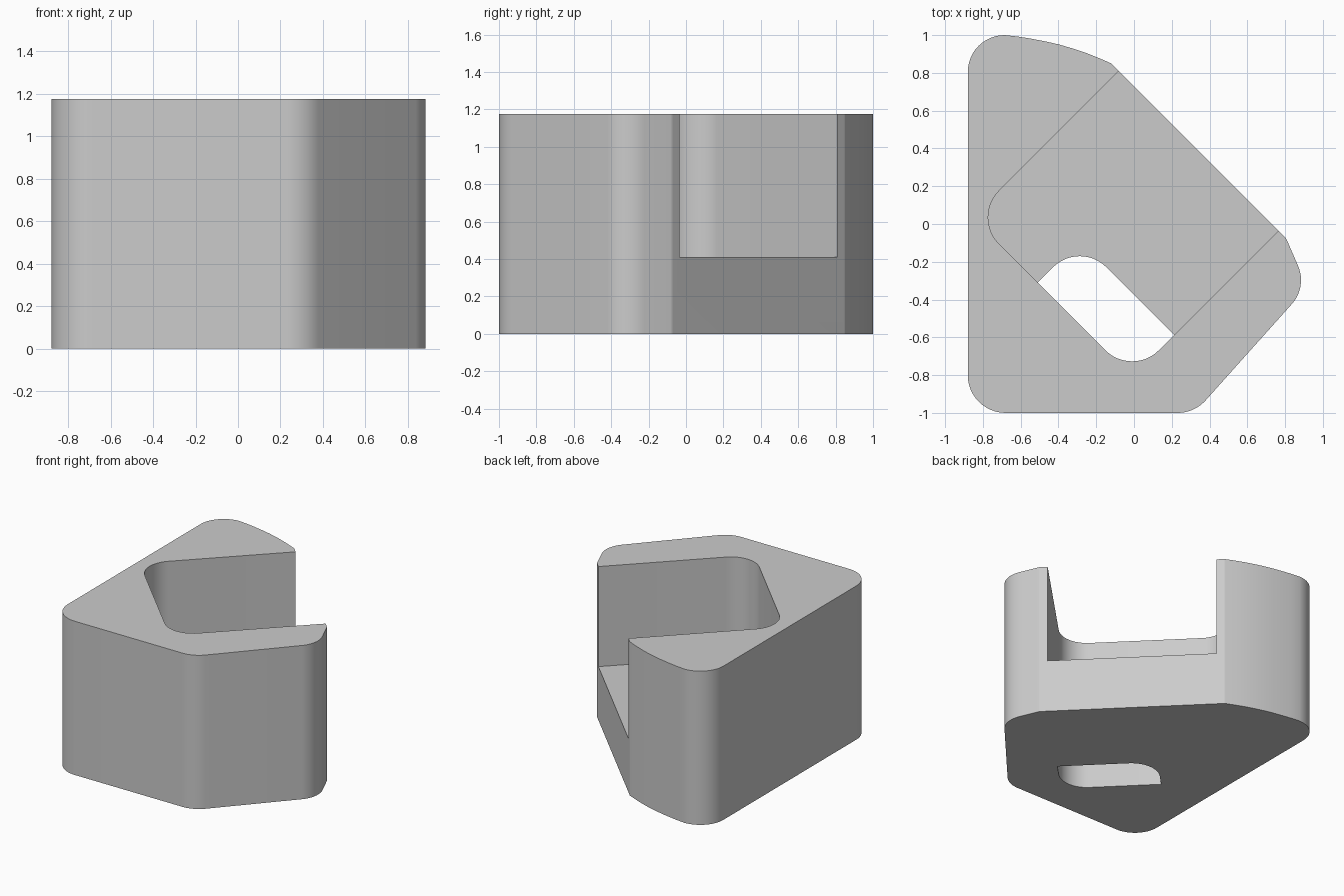
import bpy, bmesh, math
from mathutils import Vector

cube = bpy.data.objects.get("Cube")
if cube:
    bpy.data.objects.remove(cube, do_unlink=True)

HEIGHT, FLOOR = 1.175, 0.41
R = 0.2

grey = bpy.data.materials.new("plain grey")
grey.use_nodes = True
colour = (0.6, 0.6, 0.6, 1)
grey.diffuse_color = colour
grey.node_tree.nodes["Principled BSDF"].inputs["Base Color"].default_value = colour


def rounded(corners, steps=12):
    """Replace each (x, y, radius) corner with a tangent arc."""
    pts = []
    for i, (x, y, r) in enumerate(corners):
        p = Vector((x, y))
        if not r:
            pts.append(p)
            continue
        a = (Vector(corners[i - 1][:2]) - p).normalized()
        b = (Vector(corners[(i + 1) % len(corners)][:2]) - p).normalized()
        half = a.angle(b) / 2
        centre = p + (a + b).normalized() * r / math.sin(half)
        start = p + a * r / math.tan(half) - centre
        end = p + b * r / math.tan(half) - centre
        turn = start.angle(end)
        for k in range(steps + 1):
            t = k / steps
            pts.append(centre + (start * math.sin((1 - t) * turn)
                                 + end * math.sin(t * turn)) / math.sin(turn))
    return pts


def prism(name, corners, z0, z1):
    bm = bmesh.new()
    base = bm.faces.new([bm.verts.new((p.x, p.y, z0)) for p in rounded(corners)])
    top = bmesh.ops.extrude_face_region(bm, geom=[base], use_keep_orig=True)["geom"]
    verts = [v for v in top if isinstance(v, bmesh.types.BMVert)]
    bmesh.ops.translate(bm, verts=verts, vec=(0, 0, z1 - z0))
    bmesh.ops.recalc_face_normals(bm, faces=bm.faces)
    mesh = bpy.data.meshes.new(name)
    bm.to_mesh(mesh)
    bm.free()
    mesh.materials.append(grey)
    ob = bpy.data.objects.new(name, mesh)
    bpy.context.collection.objects.link(ob)
    return ob


# Outer block, with a gently bowed back edge
bow = [(-0.685, 1.0), (-0.62, 0.993), (-0.55, 0.982), (-0.47, 0.967),
       (-0.4, 0.951), (-0.32, 0.928), (-0.25, 0.904), (-0.18, 0.876)]
block = prism("holder_block", [
    (-0.88, -1, R), (0.32, -1, R), (0.917, -0.333, 0.19), (0.805, -0.075, 0.05),
    (-0.12, 0.85, 0.03), *[(x, y, 0) for x, y in reversed(bow)],
    (-0.88, 1.0, 0.195)], 0, HEIGHT)

# Open-sided pocket above the floor
pocket = prism("pocket_cutter", [
    (0.055, 0.945, 0), (-0.855, 0.035, R), (-0.01, -0.81, R), (0.9, 0.1, 0)],
    FLOOR, HEIGHT + 0.3)

# Slot through the floor
slot = prism("slot_cutter", [
    (-0.51, -0.31, 0), (-0.2875, -0.0875, R), (0.2125, -0.5875, 0),
    (-0.01, -0.81, R)], -0.3, FLOOR + 0.2)

bpy.context.view_layer.objects.active = block
for cutter in (pocket, slot):
    cutter.hide_render = True
    mod = block.modifiers.new(cutter.name, "BOOLEAN")
    mod.operation, mod.solver, mod.object = "DIFFERENCE", "EXACT", cutter
    bpy.ops.object.modifier_apply(modifier=mod.name)
    bpy.data.objects.remove(cutter, do_unlink=True)

# Smooth fillets, sharp rims
bpy.ops.object.select_all(action="DESELECT")
block.select_set(True)
bpy.ops.object.shade_smooth_by_angle(angle=math.radians(30))
